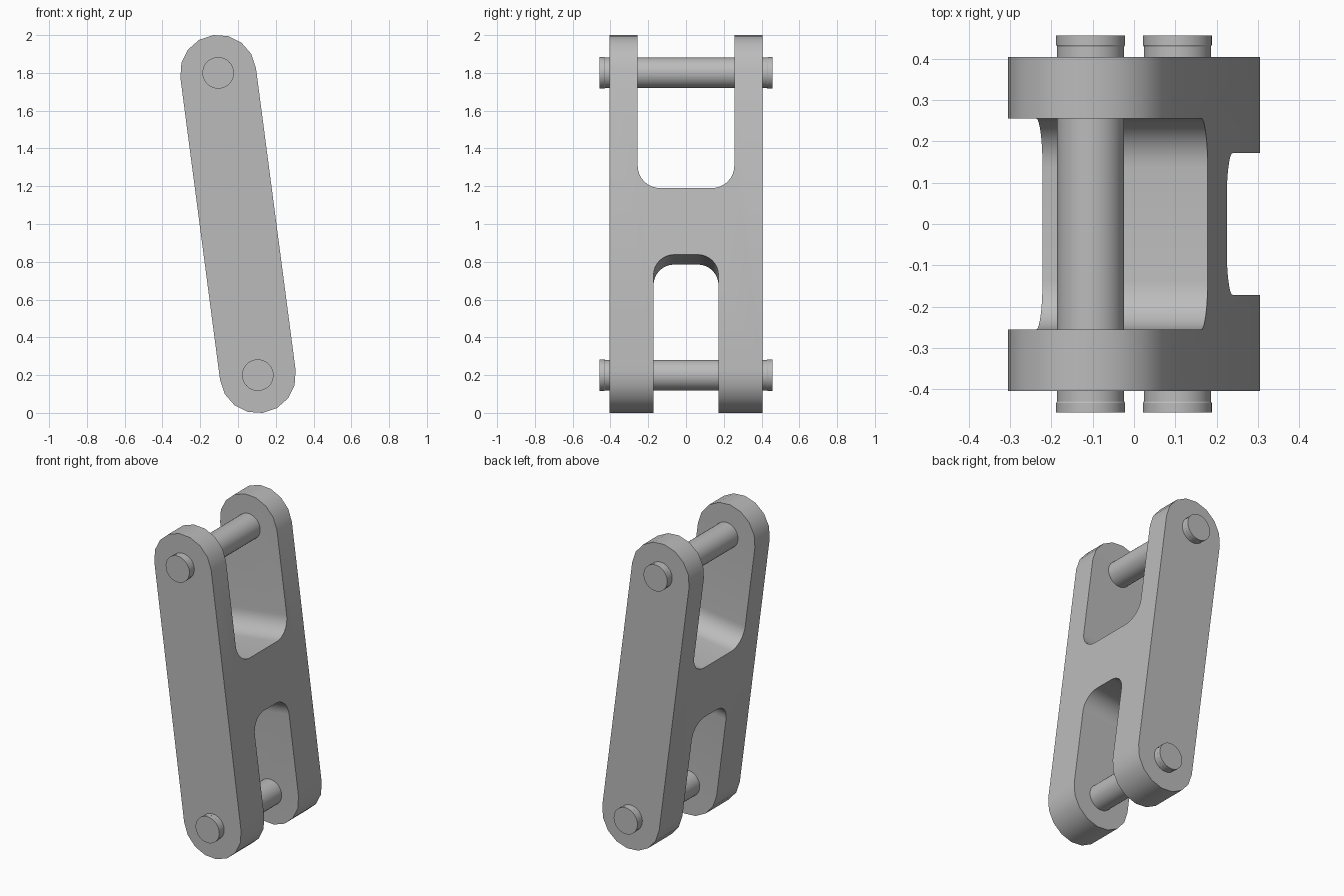
import bpy, bmesh, math
from mathutils import Matrix, Vector

if "Cube" in bpy.data.objects:
    bpy.data.objects.remove(bpy.data.objects["Cube"])

TILT = math.atan2(0.105, 0.8)
HALF = math.hypot(0.105, 0.8)      # link centre to pin centre
R = 0.2017                         # rounded end radius
WIDTH = 0.405                      # half width of the link
FRAME = Matrix.Translation((0, 0, 1)) @ Matrix.Rotation(-TILT, 4, 'Y')

steel = bpy.data.materials.new("grey steel")
steel.use_nodes = True
GREY = (0.5, 0.5, 0.5, 1)
steel.diffuse_color = GREY
steel.node_tree.nodes["Principled BSDF"].inputs["Base Color"].default_value = GREY


def arc(cu, cv, r, start, end, steps):
    angles = [math.radians(start + (end - start) * i / steps) for i in range(steps + 1)]
    return [(cu + r * math.cos(a), cv + r * math.sin(a)) for a in angles]


def make_object(name, bm):
    bmesh.ops.recalc_face_normals(bm, faces=bm.faces)
    mesh = bpy.data.meshes.new(name)
    bm.to_mesh(mesh)
    bm.free()
    mesh.materials.append(steel)
    obj = bpy.data.objects.new(name, mesh)
    bpy.context.collection.objects.link(obj)
    obj.matrix_world = FRAME
    return obj


def prism(name, points, depth):
    """Extrude a closed 3D outline along the depth vector."""
    bm = bmesh.new()
    face = bm.faces.new([bm.verts.new(p) for p in points])
    moved = bmesh.ops.extrude_face_region(bm, geom=[face])["geom"]
    bmesh.ops.translate(bm, vec=Vector(depth),
                        verts=[v for v in moved if isinstance(v, bmesh.types.BMVert)])
    return make_object(name, bm)


def activate(obj):
    bpy.ops.object.select_all(action='DESELECT')
    obj.select_set(True)
    bpy.context.view_layer.objects.active = obj


def smooth(obj):
    activate(obj)
    bpy.ops.object.shade_smooth_by_angle(angle=math.radians(30))


# Link body: a capsule outline through the whole width
outline = arc(0, HALF, R, 0, 180, 8) + arc(0, -HALF, R, 180, 360, 8)
body = prism("link_body", [(u, -WIDTH, v) for u, v in outline], (0, 2 * WIDTH, 0))


# Fork slots: open at the end, rounded at the closed corners
def cut_slot(name, half, floor, radius, side):
    corner = arc(half - radius, floor + radius, radius, 0, -90, 8)
    shape = [(half, 1.3)] + corner
    shape += [(-y, t) for y, t in reversed(shape)]
    cutter = prism(name, [(-0.5, y, side * t) for y, t in shape], (1, 0, 0))
    cutter.hide_render = True
    activate(body)
    mod = body.modifiers.new(name, 'BOOLEAN')
    mod.operation = 'DIFFERENCE'
    mod.solver = 'EXACT'
    mod.object = cutter
    bpy.context.view_layer.update()
    bpy.ops.object.modifier_apply(modifier=name)
    bpy.data.objects.remove(cutter)


cut_slot("upper_slot", 0.256, 0.165, 0.12, 1)
cut_slot("lower_slot", 0.172, 0.19, 0.11, -1)
smooth(body)


# Pins: a shaft with a slightly wider rim at each end
def make_pin(name, height):
    half_profile = [(0.0815, 0.43), (0.0835, 0.433), (0.0835, 0.457)]
    profile = [(r, -y) for r, y in reversed(half_profile)] + half_profile
    bm = bmesh.new()
    sides = 32
    rings = []
    for r, y in profile:
        rings.append([bm.verts.new((r * math.cos(math.tau * i / sides), y,
                                    height + r * math.sin(math.tau * i / sides)))
                      for i in range(sides)])
    for a, b in zip(rings, rings[1:]):
        for i in range(sides):
            j = (i + 1) % sides
            bm.faces.new((a[i], a[j], b[j], b[i]))
    bm.faces.new(rings[0])
    bm.faces.new(rings[-1])
    smooth(make_object(name, bm))


make_pin("upper_pin", HALF)
make_pin("lower_pin", -HALF)
